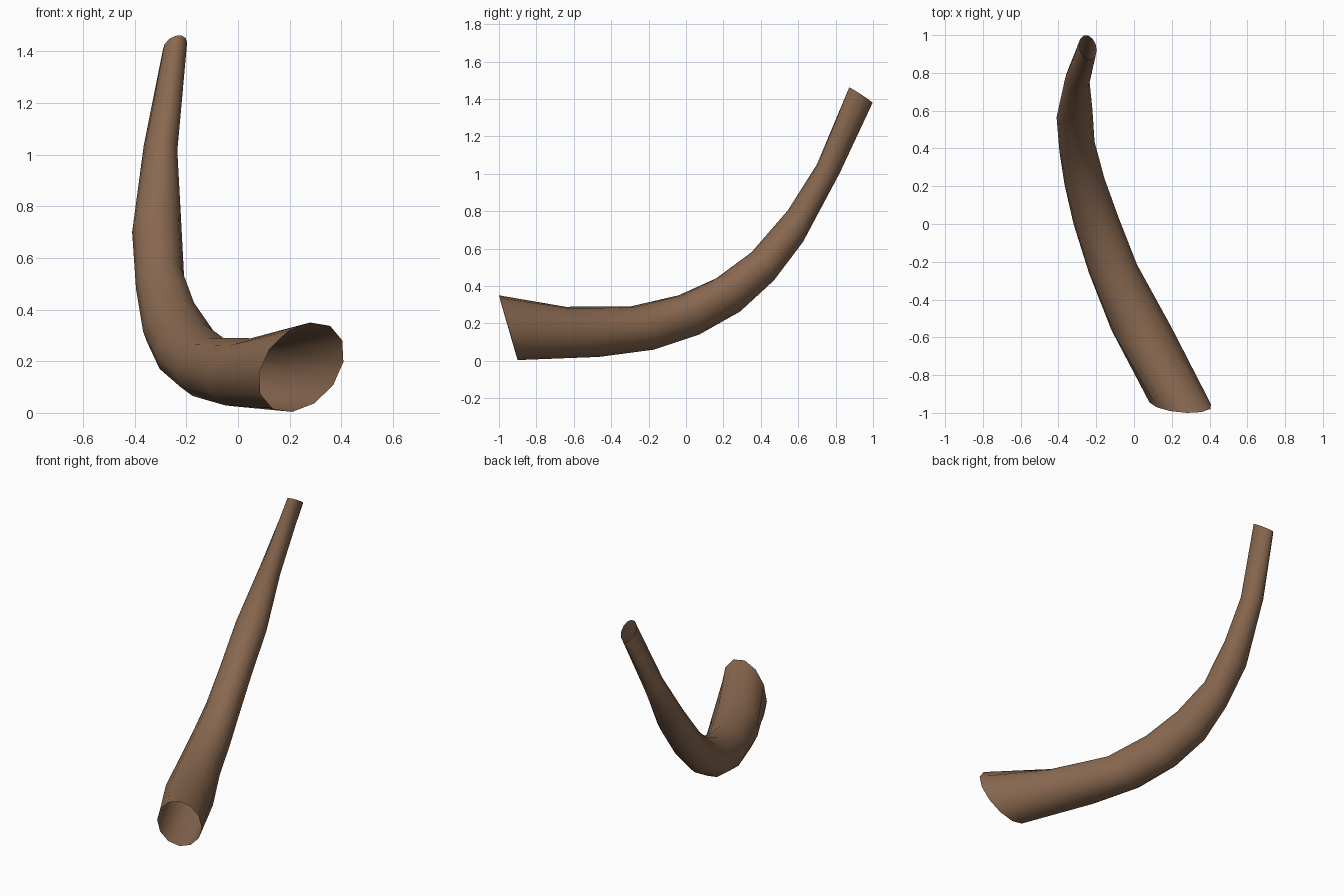
import bpy
import bmesh
from math import cos, sin, tau
from mathutils import Vector

default_cube = bpy.data.objects.get("Cube")
if default_cube:
    bpy.data.objects.remove(default_cube, do_unlink=True)

SIDES = 12

# Each section of the horn: centre, half-width vector, half-height vector
SECTIONS = [
    ((.245, -.95, .177), (.163, -.005, .02), (.035, -.05, .173)),
    ((.04, -.555, .155), (.16, .005, .02), (.01, -.09, .134)),
    ((-.112, -.235, .175), (.128, .02, .02), (0, -.065, .115)),
    ((-.2, .015, .245), (.12, .015, .025), (0, -.055, .105)),
    ((-.262, .225, .352), (.106, .015, .035), (0, -.065, .088)),
    ((-.302, .41, .505), (.093, .025, .025), (0, -.06, .075)),
    ((-.315, .585, .72), (.095, .02, .02), (0, -.04, .085)),
    ((-.3, .76, 1.025), (.065, -.01, -.01), (0, -.06, .025)),
    ((-.244, .935, 1.42), (.047, -.015, .015), (0, -.063, .04)),
]


def make_material(name, rgb):
    material = bpy.data.materials.new(name)
    material.use_nodes = True
    colour = (*rgb, 1)
    material.diffuse_color = colour
    shader = next(n for n in material.node_tree.nodes if n.type == "BSDF_PRINCIPLED")
    shader.inputs["Base Color"].default_value = colour
    return material


def add_ring(bm, centre, across, upward):
    """Add one oval ring of vertices and return it."""
    centre, across, upward = map(Vector, (centre, across, upward))
    angles = [tau * i / SIDES for i in range(SIDES)]
    return [bm.verts.new(centre + across * cos(a) + upward * sin(a)) for a in angles]


# Hollow, tapering horn, open at both ends
bm = bmesh.new()
rings = [add_ring(bm, *section) for section in SECTIONS]
for lower, upper in zip(rings, rings[1:]):
    for i in range(SIDES):
        j = (i + 1) % SIDES
        bm.faces.new((lower[i], upper[i], upper[j], lower[j]))
bmesh.ops.recalc_face_normals(bm, faces=bm.faces)

# Make sure the wall faces away from the centre line
first = bm.faces[:][0]
middle = (Vector(SECTIONS[0][0]) + Vector(SECTIONS[1][0])) / 2
if first.normal.dot(first.calc_center_median() - middle) < 0:
    bmesh.ops.reverse_faces(bm, faces=bm.faces)
for face in bm.faces:
    face.smooth = True

mesh = bpy.data.meshes.new("curved_horn")
bm.to_mesh(mesh)
bm.free()
mesh.materials.append(make_material("horn brown", (.25, .14, .08)))
horn = bpy.data.objects.new("curved_horn", mesh)
bpy.context.collection.objects.link(horn)
